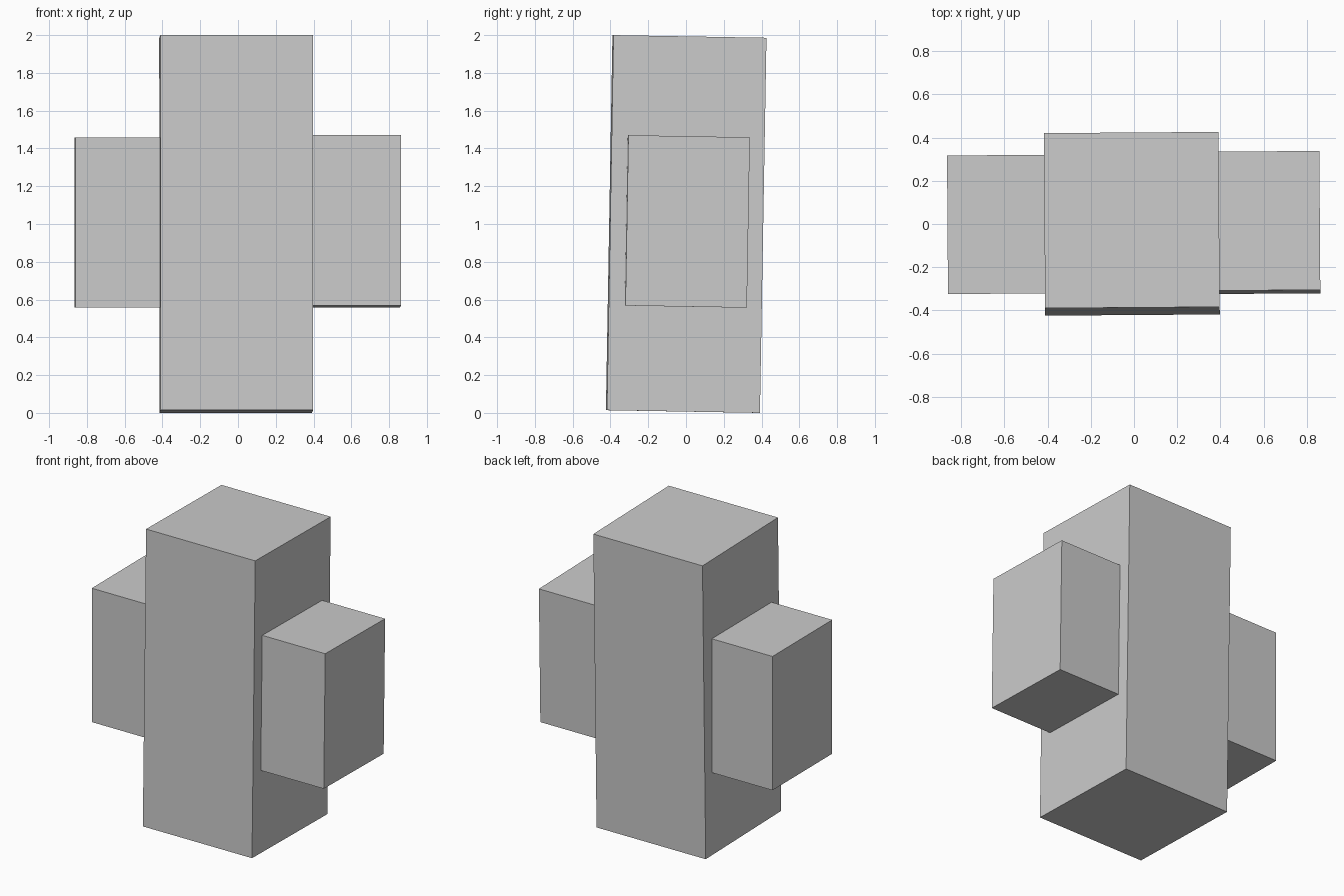
import bpy
from math import radians

if "Cube" in bpy.data.objects:
    bpy.data.objects.remove(bpy.data.objects["Cube"])


def block(name, centre, size, tilt, turn):
    """Box with a slight lean about x and turn about z (degrees)."""
    bpy.ops.mesh.primitive_cube_add(
        size=1, location=centre, rotation=(radians(tilt), 0, radians(turn)))
    ob = bpy.context.object
    ob.name = name
    ob.scale = size
    bpy.ops.object.transform_apply(location=False, rotation=False, scale=True)
    return ob


# Tall central body, leaning slightly backwards
block("body", (-0.01, 0.001, 1.0), (0.808, 0.81, 1.986), -1.0, 0.4)

# Side blocks, their inner ends just inside the body
block("left_side_block", (-0.627, -0.002, 1.007), (0.472, 0.641, 0.90), 0.0, 0.4)
block("right_side_block", (0.617, 0.007, 1.0135), (0.486, 0.643, 0.902), -1.0, 0.4)
